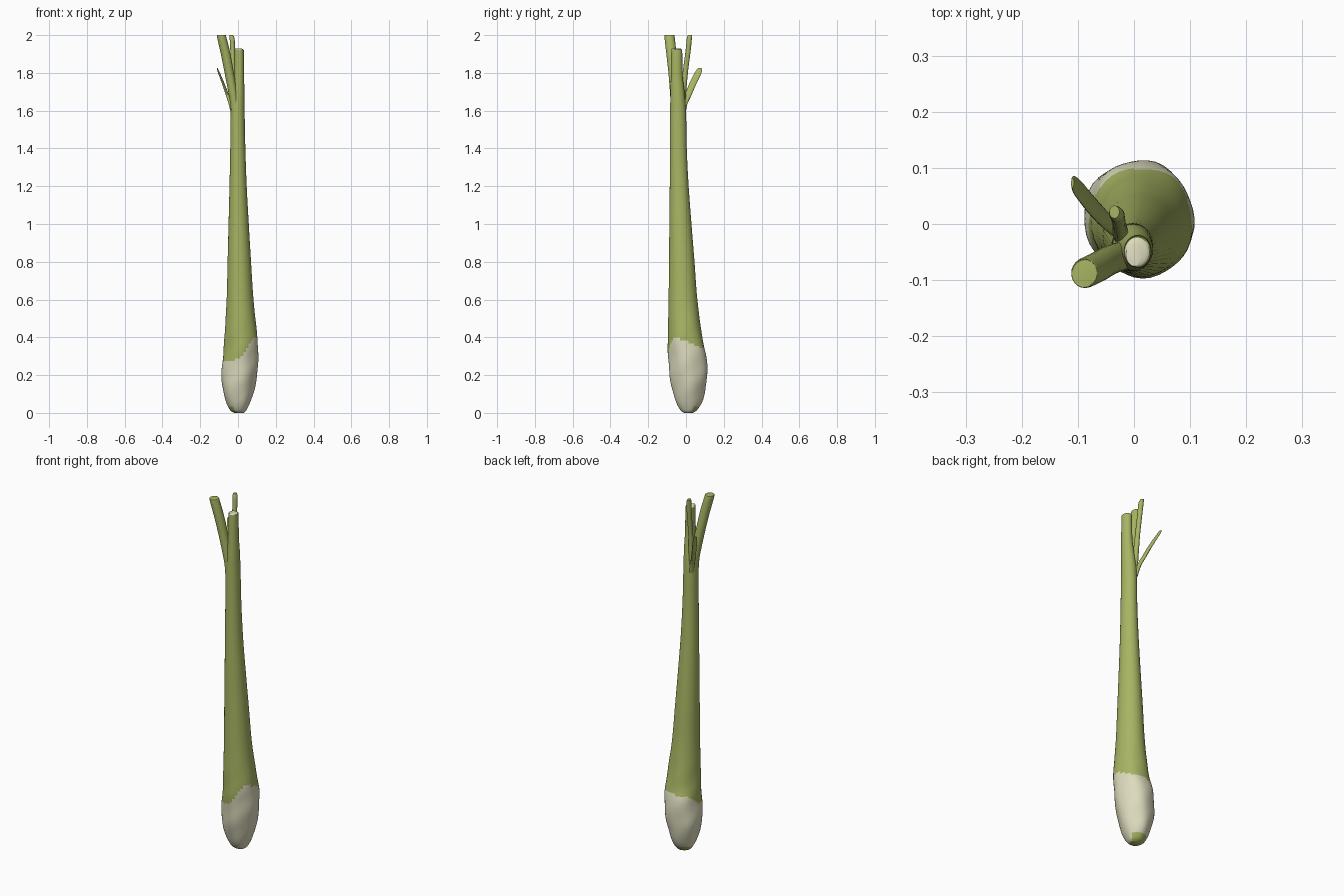
import bpy, bmesh, math


def material(name, rgb):
    m = bpy.data.materials.new(name)
    m.diffuse_color = (*rgb, 1)
    return m


GREEN = material("stalk green", (0.39, 0.46, 0.125))
WHITE = material("bulb white", (0.72, 0.71, 0.51))


def catmull(p0, p1, p2, p3, t):
    return [0.5 * (2 * b + (c - a) * t + (2 * a - 5 * b + 4 * c - d) * t * t
                   + (3 * b - a - 3 * c + d) * t ** 3) for a, b, c, d in zip(p0, p1, p2, p3)]


def loft(name, sections, sides, steps, lump=None, white_rule=None):
    """Skin oval sections given as (z, x min, x max, y min, y max)."""
    s = [sections[0]] + sections + [sections[-1]]
    rows = [catmull(*s[i:i + 4], k / steps) for i in range(len(s) - 3) for k in range(steps)]
    rows.append(sections[-1])
    bm = bmesh.new()
    rings = []
    for z, x0, x1, y0, y1 in rows:
        ring = []
        for j in range(sides):
            a = math.tau * j / sides
            r = 1 + (lump(a, z) if lump else 0)
            ring.append(bm.verts.new(((x0 + x1) / 2 + (x1 - x0) / 2 * r * math.cos(a),
                                      (y0 + y1) / 2 + (y1 - y0) / 2 * r * math.sin(a), z)))
        rings.append(ring)
    for r0, r1 in zip(rings, rings[1:]):
        for j in range(sides):
            k = (j + 1) % sides
            bm.faces.new((r0[j], r0[k], r1[k], r1[j]))
    bm.faces.new(rings[0][::-1])
    bm.faces.new(rings[-1])
    for f in bm.faces:
        f.smooth = True
        if white_rule and white_rule(f.calc_center_median()):
            f.material_index = 1
    me = bpy.data.meshes.new(name)
    bm.to_mesh(me)
    bm.free()
    me.materials.append(GREEN)
    me.materials.append(WHITE)
    ob = bpy.data.objects.new(name, me)
    bpy.context.collection.objects.link(ob)
    bpy.context.view_layer.objects.active = ob
    ob.select_set(True)
    bpy.ops.object.shade_smooth_by_angle(angle=math.radians(40))
    ob.select_set(False)
    return ob


# Height of the white bulb's edge, every 45 degrees counted from +x
EDGE = [0.38, 0.35, 0.34, 0.33, 0.28, 0.27, 0.29, 0.40]


def is_white(c):
    if c.z > 1.925:
        return True
    if c.z < 0.035 and c.y - c.x > -0.01:   # green root patch
        return False
    t = (math.atan2(c.y - 0.005, c.x - 0.01) % math.tau) / math.tau * 8
    i = int(t) % 8
    return c.z < EDGE[i] + (EDGE[(i + 1) % 8] - EDGE[i]) * (t - int(t))


def bulb_lump(a, z):
    fade = max(0, min(1, (0.6 - z) / 0.3))
    return fade * 0.02 * (math.sin(5 * a + 9 * z) + 0.7 * math.sin(3 * a - 38 * z))


# Bulb and main stalk
loft("bulb_and_stalk", [
    (0.0, -0.02, 0.03, -0.01, 0.035), (0.015, -0.042, 0.045, -0.03, 0.058),
    (0.06, -0.064, 0.066, -0.055, 0.085), (0.13, -0.083, 0.087, -0.075, 0.103),
    (0.2, -0.089, 0.1, -0.086, 0.112), (0.3, -0.08, 0.106, -0.093, 0.11),
    (0.4, -0.071, 0.103, -0.095, 0.087), (0.6, -0.06, 0.082, -0.092, 0.06),
    (0.8, -0.055, 0.069, -0.09, 0.045), (1.0, -0.05, 0.057, -0.088, 0.029),
    (1.2, -0.045, 0.046, -0.086, 0.014), (1.4, -0.041, 0.039, -0.085, 0.004),
    (1.6, -0.039, 0.035, -0.084, 0.0), (1.7, -0.028, 0.034, -0.082, -0.008),
    (1.79, -0.02, 0.032, -0.08, -0.018), (1.91, -0.018, 0.031, -0.078, -0.02),
    (1.925, -0.017, 0.027, -0.077, -0.024), (1.93, -0.014, 0.014, -0.075, -0.034)],
    40, 8, bulb_lump, is_white)

# Thick side shoot leaning to the front left
loft("thick_shoot", [
    (1.5, -0.032, 0.01, -0.078, -0.035), (1.62, -0.039, 0.01, -0.081, -0.03),
    (1.7, -0.052, -0.004, -0.085, -0.033), (1.8, -0.071, -0.022, -0.093, -0.04),
    (1.9, -0.091, -0.04, -0.104, -0.05), (1.99, -0.111, -0.062, -0.114, -0.06),
    (2.0, -0.108, -0.066, -0.11, -0.064)], 24, 5)

# Thin shoot behind the stalk
loft("thin_shoot", [
    (1.55, -0.034, -0.005, -0.04, -0.008), (1.65, -0.038, -0.008, -0.035, -0.003),
    (1.8, -0.038, -0.014, -0.018, 0.01), (1.92, -0.041, -0.016, -0.002, 0.025),
    (1.98, -0.044, -0.018, 0.004, 0.031), (2.0, -0.044, -0.026, 0.01, 0.033)], 16, 5)

# Small flat leaf leaning to the back left
loft("side_leaf", [
    (1.57, -0.034, -0.012, -0.03, -0.004), (1.63, -0.048, -0.026, -0.02, 0.006),
    (1.68, -0.064, -0.046, -0.006, 0.028), (1.74, -0.084, -0.07, 0.016, 0.054),
    (1.79, -0.102, -0.091, 0.04, 0.078), (1.815, -0.111, -0.103, 0.055, 0.086),
    (1.825, -0.112, -0.107, 0.065, 0.082)], 16, 5)
